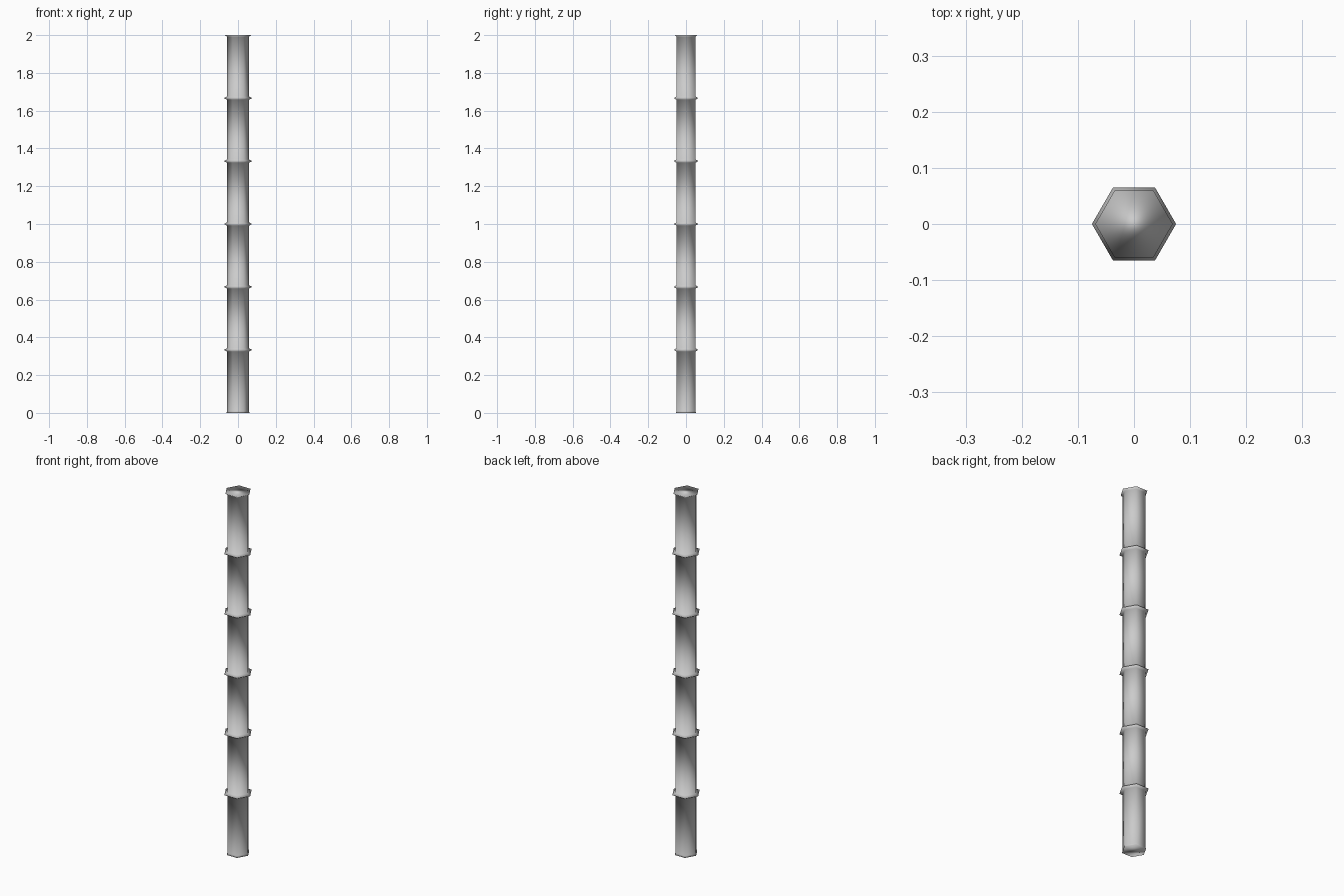
import bpy, bmesh, math

if "Cube" in bpy.data.objects:
    bpy.data.objects.remove(bpy.data.objects["Cube"])

SIDES, SEGMENTS, HEIGHT = 6, 6, 2.0
R_POLE, R_NODE, R_TOP, R_FOOT = 0.058, 0.075, 0.069, 0.062
LIP = 0.009

# Profile (radius, height): straight segments with a thin pointed ridge at each joint
profile = [(R_FOOT, 0.0), (R_POLE, LIP)]
for i in range(1, SEGMENTS):
    z = HEIGHT * i / SEGMENTS
    profile += [(R_POLE, z - LIP), (R_NODE, z), (R_POLE, z + LIP)]
profile += [(R_POLE, HEIGHT - LIP), (R_TOP, HEIGHT)]

# Six-sided jointed pole
bm = bmesh.new()
rings = []
for r, z in profile:
    rings.append([bm.verts.new((r * math.cos(2 * math.pi * k / SIDES),
                                r * math.sin(2 * math.pi * k / SIDES), z))
                  for k in range(SIDES)])
for lo, hi in zip(rings, rings[1:]):
    for k in range(SIDES):
        n = (k + 1) % SIDES
        bm.faces.new((lo[k], lo[n], hi[n], hi[k]))

# End caps
bm.faces.new(rings[0][::-1])
bm.faces.new(rings[-1])
for f in bm.faces:
    f.smooth = True

mesh = bpy.data.meshes.new("jointed_pole")
bm.to_mesh(mesh)
bm.free()
pole = bpy.data.objects.new("jointed_pole", mesh)
bpy.context.collection.objects.link(pole)
